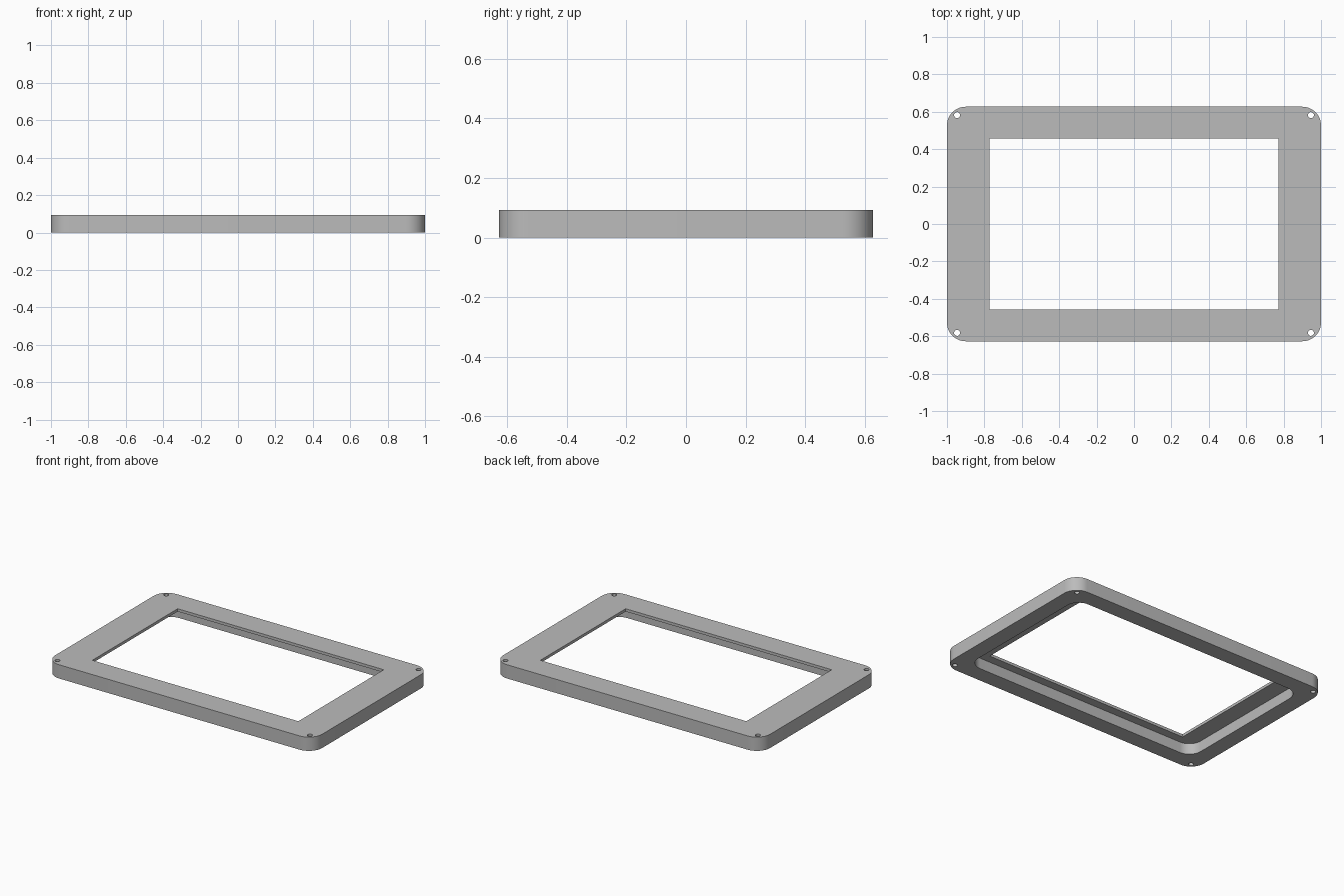
import bpy
import bmesh
from math import radians, cos, sin

cube = bpy.data.objects.get("Cube")
if cube:
    bpy.data.objects.remove(cube, do_unlink=True)

HEIGHT = 0.093
LIP = 0.019          # thickness of the lip around the window
OVER = 0.05          # cutters reach past the surface

grey = bpy.data.materials.new("plain grey")
grey.use_nodes = True
colour = (0.5, 0.5, 0.5, 1.0)
grey.diffuse_color = colour
grey.node_tree.nodes["Principled BSDF"].inputs["Base Color"].default_value = colour


def slab(name, half_x, half_y, radius, z0, z1, steps=12, centre=(0, 0)):
    """Extruded rectangle with rounded corners (radius 0 gives sharp ones)."""
    outline = []
    for i, (sx, sy) in enumerate([(1, 1), (-1, 1), (-1, -1), (1, -1)]):
        cx = centre[0] + sx * (half_x - radius)
        cy = centre[1] + sy * (half_y - radius)
        if radius == 0:
            outline.append((cx, cy))
            continue
        for k in range(steps + 1):
            a = radians(90 * (i + k / steps))
            outline.append((cx + radius * cos(a), cy + radius * sin(a)))
    bm = bmesh.new()
    face = bm.faces.new([bm.verts.new((x, y, z0)) for x, y in outline])
    top = bmesh.ops.extrude_face_region(bm, geom=[face])["geom"]
    verts = [v for v in top if isinstance(v, bmesh.types.BMVert)]
    bmesh.ops.translate(bm, verts=verts, vec=(0, 0, z1 - z0))
    bmesh.ops.remove_doubles(bm, verts=bm.verts, dist=0.00001)
    bmesh.ops.recalc_face_normals(bm, faces=bm.faces)
    mesh = bpy.data.meshes.new(name)
    bm.to_mesh(mesh)
    bm.free()
    mesh.materials.append(grey)
    obj = bpy.data.objects.new(name, mesh)
    bpy.context.scene.collection.objects.link(obj)
    return obj


# Outer body of the bezel
frame = slab("bezel_frame", 1.0, 0.627, 0.1, 0, HEIGHT)

# Window, rounded pocket underneath and four corner screw holes
cutters = [
    slab("window_cutter", 0.772, 0.457, 0, -OVER, HEIGHT + OVER),
    slab("pocket_cutter", 0.89, 0.515, 0.09, -OVER, HEIGHT - LIP),
]
for sx in (-1, 1):
    for sy in (-1, 1):
        cutters.append(slab("screw_hole_cutter", 0.016, 0.016, 0.016, -OVER,
                            HEIGHT + OVER, 6, (sx * 0.946, sy * 0.582)))

for cutter in cutters:
    cutter.hide_render = True
    cut = frame.modifiers.new(cutter.name, "BOOLEAN")
    cut.operation = "DIFFERENCE"
    cut.solver = "EXACT"
    cut.object = cutter

# Bake the cuts and drop the cutters
bpy.context.view_layer.update()
result = frame.evaluated_get(bpy.context.evaluated_depsgraph_get())
baked = bpy.data.meshes.new_from_object(result)
frame.modifiers.clear()
frame.data = baked
for cutter in cutters:
    bpy.data.objects.remove(cutter, do_unlink=True)

# Smooth round walls, sharp edges elsewhere
for obj in bpy.context.selected_objects:
    obj.select_set(False)
frame.select_set(True)
bpy.context.view_layer.objects.active = frame
bpy.ops.object.shade_smooth_by_angle(angle=radians(30))
